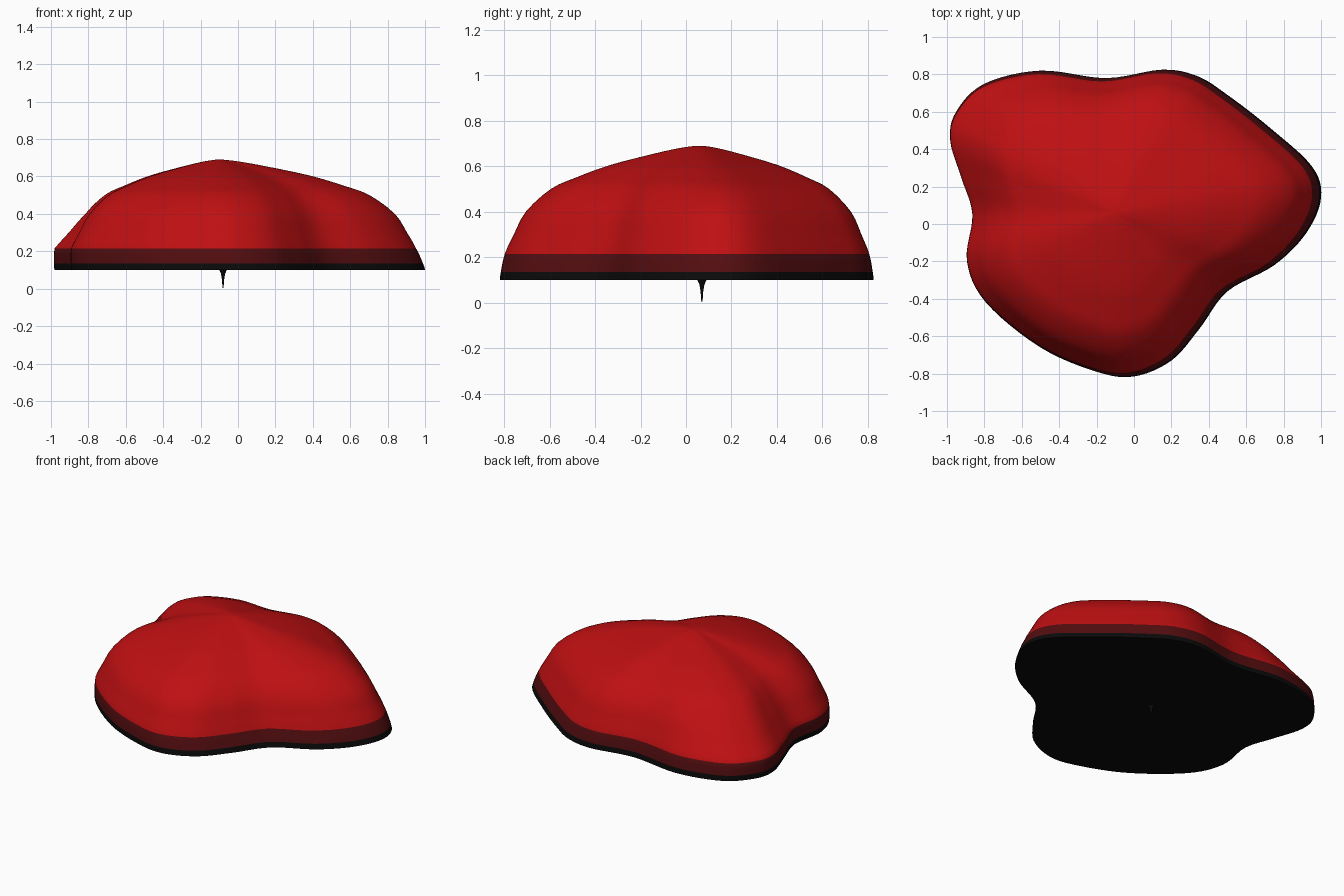
import bpy, bmesh, math
from mathutils import Vector

cube = bpy.data.objects.get("Cube")
if cube:
    bpy.data.objects.remove(cube, do_unlink=True)


def make_material(name, colour):
    mat = bpy.data.materials.new(name)
    mat.use_nodes = True
    mat.diffuse_color = (*colour, 1)
    shader = next(n for n in mat.node_tree.nodes if n.type == 'BSDF_PRINCIPLED')
    shader.inputs["Base Color"].default_value = (*colour, 1)
    return mat


red = make_material("bright red", (0.52, 0.005, 0.006))
dark_red = make_material("dark red", (0.085, 0.004, 0.005))
black = make_material("black", (0.003, 0.003, 0.003))


def smooth_path(points, steps, closed):
    """Catmull-Rom curve through the points."""
    pts = [Vector(p) for p in points]
    n = len(pts)

    def get(i):
        return pts[i % n] if closed else pts[max(0, min(n - 1, i))]

    path = []
    for i in range(n if closed else n - 1):
        a, b, c, d = (get(i + k) for k in (-1, 0, 1, 2))
        for k in range(steps):
            t = k / steps
            path.append(0.5 * (2 * b + (c - a) * t + (2 * a - 5 * b + 4 * c - d) * t ** 2
                               + (3 * b - a - 3 * c + d) * t ** 3))
    if not closed:
        path.append(pts[-1])
    return path


def skin_rings(bm, rings, first_tip, last_tip, material_rule):
    """Join stacked rings into a skin, closing each end with a fan."""
    loops = [[bm.verts.new(p) for p in ring] for ring in rings]
    start, end = bm.verts.new(first_tip), bm.verts.new(last_tip)
    count = len(loops[0])
    faces = []
    for i in range(count):
        j = (i + 1) % count
        faces.append(bm.faces.new((start, loops[0][j], loops[0][i])))
        faces.append(bm.faces.new((end, loops[-1][i], loops[-1][j])))
        for low, high in zip(loops, loops[1:]):
            faces.append(bm.faces.new((low[i], low[j], high[j], high[i])))
    for face in faces:
        face.material_index = material_rule(face.calc_center_median().z)
    bmesh.ops.recalc_face_normals(bm, faces=bm.faces)


def finish(name, bm, materials):
    mesh = bpy.data.meshes.new(name)
    bm.to_mesh(mesh)
    bm.free()
    for mat in materials:
        mesh.materials.append(mat)
    obj = bpy.data.objects.new(name, mesh)
    bpy.context.collection.objects.link(obj)
    bpy.ops.object.select_all(action='DESELECT')
    obj.select_set(True)
    bpy.context.view_layer.objects.active = obj
    bpy.ops.object.shade_smooth_by_angle(angle=math.radians(40))
    return obj


# Lobed footprint of the hold, counterclockwise
outline = smooth_path([
    (1, .14), (.95, .31), (.72, .52), (.5, .69), (.34, .79), (.15, .825),
    (-.15, .78), (-.5, .82), (-.8, .75), (-.95, .6), (-.98, .45), (-.92, .25),
    (-.86, .05), (-.89, -.2), (-.79, -.42), (-.5, -.66), (-.2, -.79), (0, -.815),
    (.2, -.73), (.35, -.56), (.5, -.36), (.75, -.22), (.92, -.05)], 6, True)

# Dome profile: share of the footprint, height
profile = smooth_path([
    (1, .1), (.995, .135), (.975, .215), (.93, .3), (.87, .4), (.745, .5),
    (.62, .55), (.45, .605), (.23, .655), (.1, .68), (.02, .69)], 3, False)

centre = Vector((-.08, .06))
slim_direction = Vector((-.87, .5))


def dome_ring(share, z):
    ring = []
    lean = min(1, (z - .1) / .115)
    for p in outline:
        offset = p - centre
        weight = max(0, offset.normalized().dot(slim_direction)) ** 4
        slim = 1 - .09 * weight * max(0, min(1, (z - .215) / .18))
        pos = centre + offset * share * slim
        ring.append((pos.x - .022 * lean, pos.y, z))
    return ring


def band(z):
    return 2 if z < .135 else 1 if z < .215 else 0


dome = bmesh.new()
skin_rings(dome, [dome_ring(*p) for p in profile],
           (*centre, .1), (centre.x - .022, centre.y, .69), band)
finish("lobed_dome", dome, [red, dark_red, black])

# Small flared spike under the base
pin = bmesh.new()
pin_centre = Vector((-.08, .07))
pin_rings = []
for radius, z in [(.003, .01), (.006, .05), (.011, .08), (.02, .1)]:
    angles = [math.tau * k / 12 for k in range(12)]
    pin_rings.append([(pin_centre.x + radius * math.cos(a),
                       pin_centre.y + radius * math.sin(a), z) for a in angles])
skin_rings(pin, pin_rings, (*pin_centre, 0), (*pin_centre, .102), lambda z: 0)
finish("base_spike", pin, [black])
